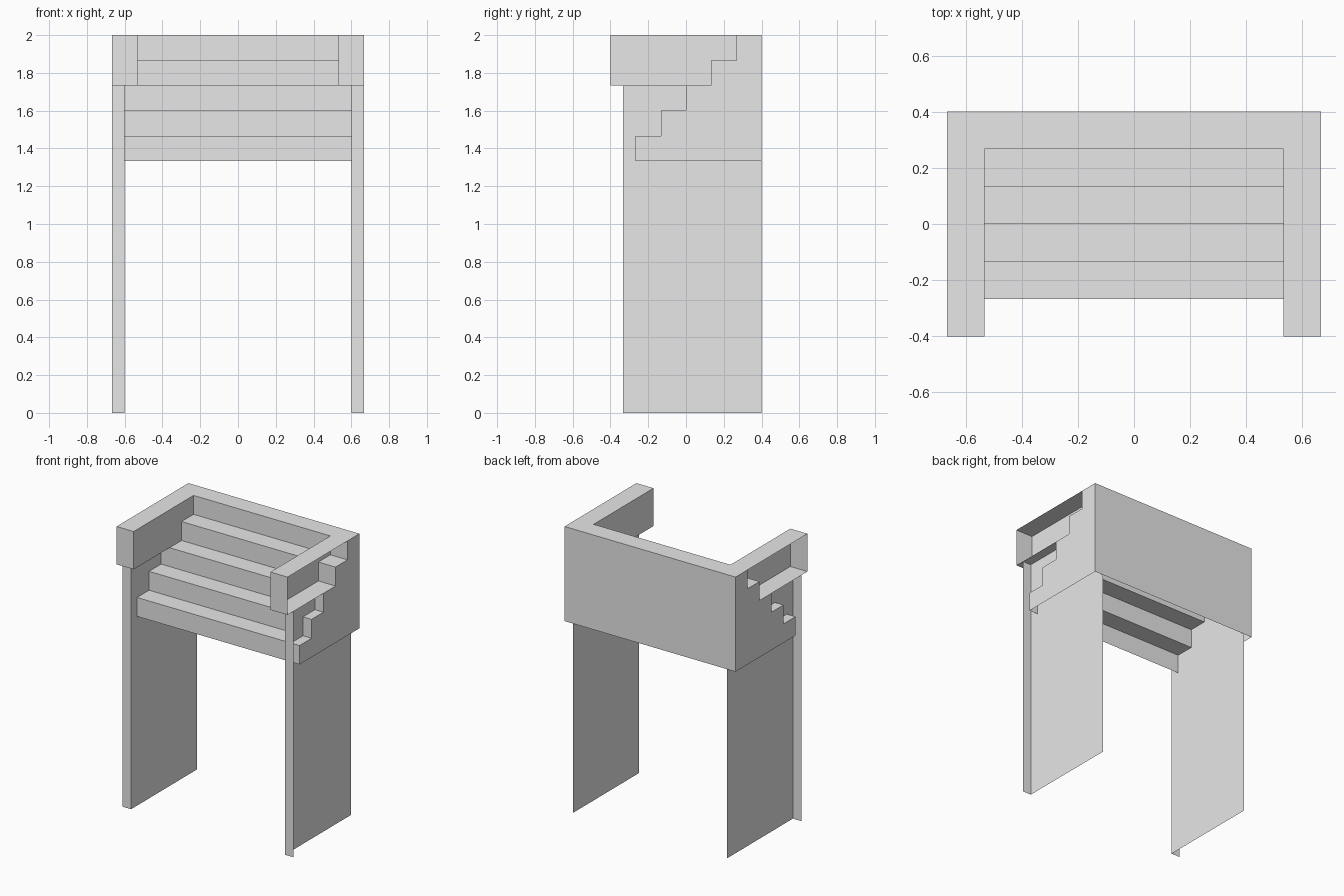
import bpy
import bmesh
from mathutils import Vector

U = 1 / 15  # grid module: every dimension is a whole number of these

if "Cube" in bpy.data.objects:
    bpy.data.objects.remove(bpy.data.objects["Cube"], do_unlink=True)

grey = bpy.data.materials.new("plain grey")
grey.use_nodes = True
grey.diffuse_color = (0.8, 0.8, 0.8, 1)
grey.node_tree.nodes["Principled BSDF"].inputs["Base Color"].default_value = (0.8, 0.8, 0.8, 1)


def sweep(bm, path, direction):
    """Sweep an open path along a straight direction into a thin sheet."""
    start = [bm.verts.new(Vector(p) * U) for p in path]
    end = [bm.verts.new((Vector(p) + Vector(direction)) * U) for p in path]
    for i in range(len(path) - 1):
        bm.faces.new((start[i], start[i + 1], end[i + 1], end[i]))


def panel(bm, outline):
    """Fill a flat outline with one face."""
    bm.faces.new([bm.verts.new(Vector(p) * U) for p in outline])


def finish(bm, name):
    bmesh.ops.remove_doubles(bm, verts=bm.verts, dist=0.0001)
    bmesh.ops.recalc_face_normals(bm, faces=bm.faces)
    mesh = bpy.data.meshes.new(name)
    bm.to_mesh(mesh)
    bm.free()
    mesh.materials.append(grey)
    obj = bpy.data.objects.new(name, mesh)
    bpy.context.collection.objects.link(obj)


# Stair profile (y, z): back wall, top ledge, then steps down to the front
profile = [(6, 20), (6, 30)]
for step in range(5):
    y, z = 4 - 2 * step, 30 - 2 * step
    profile += [(y, z), (y, z - 2)]

# Stair shell, open underneath, with a stepped plate closing each end
bm = bmesh.new()
sweep(bm, [(-10, y, z) for y, z in profile], (20, 0, 0))
for x in (-10, 10):
    panel(bm, [(x, y, z) for y, z in profile])
finish(bm, "stair_shell")

for side, s in (("left", 1), ("right", -1)):
    # Leg: full-depth inner wall with a narrow front return
    bm = bmesh.new()
    sweep(bm, [(10 * s, -5, 0), (9 * s, -5, 0), (9 * s, 6, 0)], (0, 0, 26))
    finish(bm, side + "_leg")

    # Arm: top, inner wall, floor and front cap, open on the outside
    bm = bmesh.new()
    sweep(bm, [(10 * s, -6, 30), (8 * s, -6, 30), (8 * s, -6, 26)], (0, 10, 0))
    sweep(bm, [(8 * s, -6, 26), (10 * s, -6, 26)], (0, 6, 0))
    sweep(bm, [(8 * s, -6, 26), (10 * s, -6, 26)], (0, 0, 4))
    finish(bm, side + "_arm")
